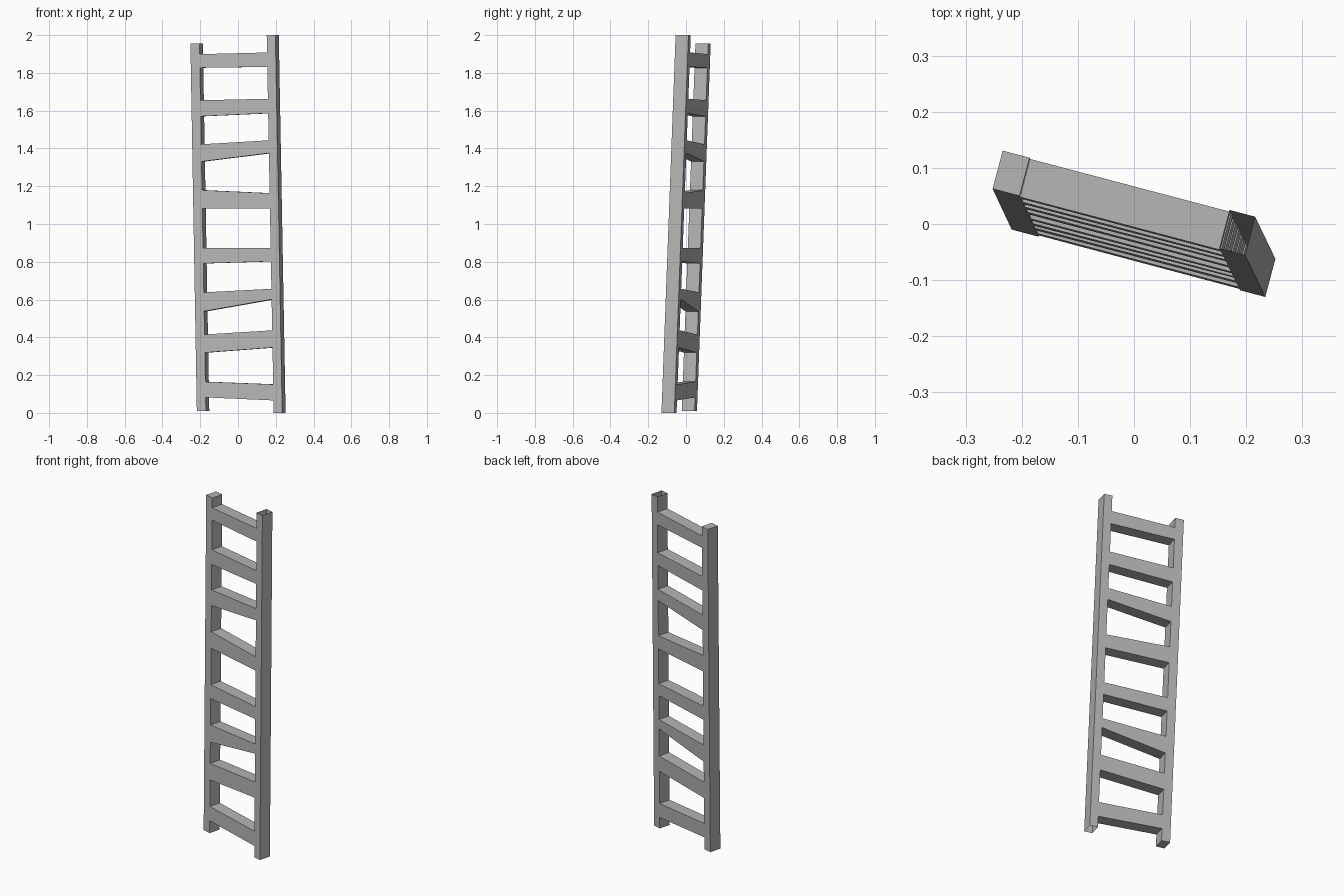
import bpy, bmesh
from mathutils import Vector

if "Cube" in bpy.data.objects:
    bpy.data.objects.remove(bpy.data.objects["Cube"])

# rungs, bottom to top: (left bottom, left top, right bottom, right top) heights
RUNGS = [(0.082, 0.165, 0.066, 0.151), (0.319, 0.415, 0.346, 0.437),
         (0.538, 0.638, 0.601, 0.657), (0.791, 0.872, 0.802, 0.874),
         (1.083, 1.179, 1.083, 1.163), (1.331, 1.422, 1.375, 1.443),
         (1.570, 1.655, 1.586, 1.663), (1.827, 1.899, 1.832, 1.908)]
DEPTH = Vector((0.018, 0.068, 0))
bm = bmesh.new()


def front(x, z):
    """Point on the leaning, turned front plane."""
    return Vector((x, -0.068 - 0.265 * x + 0.0327 * z, z))


def edge(x_bottom, x_top, heights):
    """Column of front/back vertex pairs along one post edge."""
    z0, z1 = heights[0], heights[-1]
    column = []
    for z in heights:
        p = front(x_bottom + (x_top - x_bottom) * (z - z0) / (z1 - z0), z)
        column.append((bm.verts.new(p), bm.verts.new(p + DEPTH)))
    return column


def wall(a, b):
    """Face spanning the depth between two vertex pairs."""
    bm.faces.new((a[0], b[0], b[1], a[1]))


def post(inner, outer, capped):
    for side in (0, 1):
        bm.faces.new([v[side] for v in inner] + [outer[1][side], outer[0][side]])
    wall(outer[0], outer[1])
    # inner wall is left open where a rung joins
    for i in range(0, len(inner), 2):
        wall(inner[i], inner[i + 1])
    if capped:
        wall(outer[0], inner[0])
        wall(outer[1], inner[-1])


left_z = [0.01] + [z for r in RUNGS for z in r[:2]] + [1.956]
right_z = [0.0] + [z for r in RUNGS for z in r[2:]] + [2.0]

# posts: left one is closed, right one is open at both ends
left = edge(-0.170, -0.204, left_z)
right = edge(0.189, 0.152, right_z)
post(left, edge(-0.218, -0.252, [0.01, 1.956]), True)
post(right, edge(0.234, 0.198, [0.0, 2.0]), False)

# rungs
for i in range(1, len(left) - 1, 2):
    for side in (0, 1):
        bm.faces.new((left[i][side], right[i][side],
                      right[i + 1][side], left[i + 1][side]))
    wall(left[i], right[i])
    wall(left[i + 1], right[i + 1])

bmesh.ops.recalc_face_normals(bm, faces=bm.faces)
bm.normal_update()
# the front faces must look towards -y
f = min(bm.faces, key=lambda q: q.calc_center_median().dot(DEPTH))
if f.normal.dot(DEPTH) > 0:
    bmesh.ops.reverse_faces(bm, faces=bm.faces)
mesh = bpy.data.meshes.new("ladder")
bm.to_mesh(mesh)
bm.free()

# darker grey
grey = bpy.data.materials.new("dark_grey")
grey.diffuse_color = (0.46, 0.46, 0.46, 1)
grey.use_nodes = True
grey.node_tree.nodes["Principled BSDF"].inputs["Base Color"].default_value = grey.diffuse_color
mesh.materials.append(grey)
bpy.context.collection.objects.link(bpy.data.objects.new("ladder", mesh))
